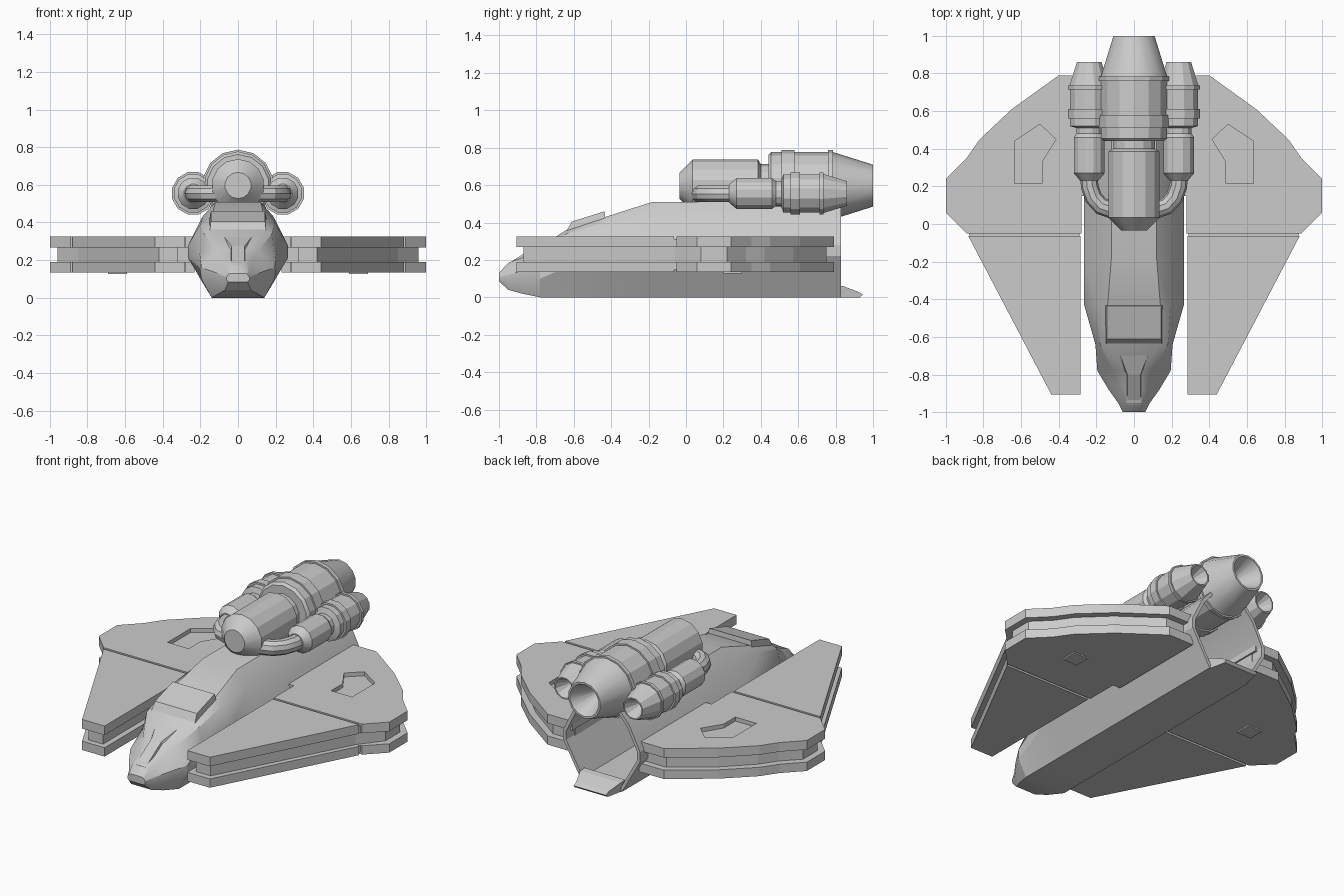
import bpy, bmesh
from math import sin, cos, pi, radians
from mathutils import Vector

if "Cube" in bpy.data.objects:
    bpy.data.objects.remove(bpy.data.objects["Cube"])


def make(name, verts, faces, smooth=False):
    me = bpy.data.meshes.new(name)
    me.from_pydata(verts, [], faces)
    bm = bmesh.new()
    bm.from_mesh(me)
    bmesh.ops.recalc_face_normals(bm, faces=bm.faces)
    bm.to_mesh(me)
    bm.free()
    ob = bpy.data.objects.new(name, me)
    bpy.context.collection.objects.link(ob)
    if smooth:
        bpy.ops.object.select_all(action='DESELECT')
        ob.select_set(True)
        bpy.context.view_layer.objects.active = ob
        bpy.ops.object.shade_smooth_by_angle(angle=radians(25))
    return ob


def loft(name, rings, smooth=False):
    """Skin equal-length closed rings and cap both ends."""
    n = len(rings[0])
    verts = [v for r in rings for v in r]
    faces = [(i * n + j, i * n + (j + 1) % n, (i + 1) * n + (j + 1) % n, (i + 1) * n + j)
             for i in range(len(rings) - 1) for j in range(n)]
    faces += [tuple(range(n)), tuple(range(len(verts) - n, len(verts)))]
    return make(name, verts, faces, smooth)


def prism(name, pts, z0, z1, s=1):
    return loft(name, [[(s * x, y, z) for x, y in pts] for z in (z0, z1)])


def lathe(name, profile, cx, cz, n):
    """Turn (y, radius) pairs about an axis along y."""
    return loft(name, [[(cx + r * cos(2 * pi * (k + .5) / n), y, cz + r * sin(2 * pi * (k + .5) / n))
                        for k in range(n)] for y, r in profile], True)


def tube(name, path, r, n=10):
    path = [Vector(p) for p in path]
    rings = []
    for i, p in enumerate(path):
        t = (path[min(i + 1, len(path) - 1)] - path[max(i - 1, 0)]).normalized()
        side = t.cross(Vector((0, 0, 1))).normalized()
        up = side.cross(t)
        rings.append([p + r * (cos(2 * pi * k / n) * side + sin(2 * pi * k / n) * up) for k in range(n)])
    return loft(name, rings, True)


def section(y, b, bz, w, w1, w2, u, uz, t, tz, k=1.0):
    """Hull cross-section: flat bottom, vertical flank, shoulder, flat top."""
    half = [(b, bz), (w, w1), (w, w2), (u, uz), (t, tz)]
    pts = half + [(-x, z) for x, z in reversed(half)]
    return [(x * k, y, .25 + (z - .25) * k) for x, z in pts]


# Fuselage with an open hollow tail
main = (.14, 0, .265, .22, .28, .19, .43, .12, .51)
loft("fuselage", [
    section(-1.0, .05, .085, .06, .095, .11, .05, .125, .04, .13),
    section(-.95, .07, .04, .085, .08, .12, .06, .17, .04, .185),
    section(-.88, .105, .02, .135, .09, .14, .07, .19, .04, .21),
    section(-.78, .14, 0, .195, .10, .16, .11, .25, .05, .27),
    section(-.64, .14, 0, .205, .16, .24, .18, .34, .14, .36),
    section(-.43, .14, 0, .265, .21, .28, .195, .40, .14, .43),
    section(-.18, *main),
    section(.83, *main),
    section(.83, *main, k=.92),
    section(-.15, *main, k=.9)], True)

# Cockpit canopy: sloped window in front, stepped roof behind
side = [(-.665, .31), (-.61, .405), (-.435, .46), (-.43, .40), (-.60, .32)]
loft("canopy", [[(x * (.93 if z > .4 else 1), y, z) for y, z in side] for x in (-.155, .155)])
loft("nose_ridge", [[(-w, y, z0), (w, y, z0), (w * .7, y, z1), (-w * .7, y, z1)]
                    for y, w, z0, z1 in [(-.96, .05, .10, .175), (-.80, .05, .18, .275), (-.65, .13, .25, .345)]])

# Loading ramp at the tail
ramp = [(.80, 0), (.80, .065), (.84, .06), (.92, .03), (.945, .015), (.93, 0)]
loft("tail_ramp", [[(x * (.8 if y > .9 else 1), y, z) for y, z in ramp] for x in (-.14, .14)])

# Belly hatch
prism("belly_hatch", [(-.08, -.4), (.08, -.4), (.08, -.2), (-.08, -.2)], .002, .014)

# Wings: two thick plates around a recessed core
rear = [(.23, .79), (.40, .79), (.65, .61), (.82, .45), (.89, .35), (1, .24), (1, .06),
        (.89, -.05), (.28, -.05), (.28, .15), (.23, .15)]
front = [(.285, -.065), (.88, -.065), (.44, -.905), (.285, -.905)]
core = [(.24, .75), (.39, .75), (.63, .575), (.79, .42), (.86, .32), (.96, .22), (.96, .08),
        (.85, -.06), (.42, -.87), (.32, -.87), (.32, .17), (.24, .17)]
seam = [(.29, -.045), (.88, -.045), (.87, -.07), (.29, -.07)]
recess = [(.49, .21), (.63, .21), (.63, .43), (.50, .53), (.42, .45), (.49, .33)]
recess = [(.49, .21), (.63, .21), (.63, .44), (.575, .45), (.50, .53), (.42, .45), (.49, .33)]
recess = [(.49, .215), (.635, .215), (.635, .44), (.50, .53), (.415, .45), (.49, .33)]

for s, tag in ((1, "right"), (-1, "left")):
    prism(tag + "_wing_core", core, .18, .28, s)
    prism(tag + "_wing_seam_top", seam, .27, .312, s)
    prism(tag + "_wing_seam_bottom", seam, .147, .19, s)
    upper = prism(tag + "_rear_wing_top", rear, .268, .325, s)
    prism(tag + "_rear_wing_bottom", rear, .135, .19, s)
    prism(tag + "_front_wing_top", front, .268, .325, s)
    prism(tag + "_front_wing_bottom", front, .135, .19, s)
    # Sunken hatch in the wing top
    cutter = prism(tag + "_hatch_cutter", recess, .30, .36, s)
    cutter.hide_render = True
    cutter.hide_viewport = True
    cut = upper.modifiers.new("hatch", 'BOOLEAN')
    cut.operation = 'DIFFERENCE'
    cut.solver = 'EXACT'
    cut.object = cutter
    # Small pad under the wing
    prism(tag + "_wing_pad", [(.59, .20), (.69, .20), (.69, .30), (.59, .30)], .127, .14, s)

    # Side engine and its feed pipe
    lathe(tag + "_side_engine", [
        (.23, .05), (.27, .085), (.46, .085), (.48, .07), (.51, .07), (.52, .105), (.56, .105),
        (.56, .116), (.61, .116), (.61, .106), (.715, .106), (.715, .116), (.735, .116),
        (.735, .108), (.86, .068), (.86, .06), (.74, .004)], s * .238, .555, 12)
    tube(tag + "_feed_pipe", [(s * x, y, .553) for x, y in
         [(.238, .26), (.236, .20), (.215, .14), (.175, .095), (.10, .07)]], .047)

# Main engine
lathe("main_engine", [
    (-.035, .07), (.035, .14), (.385, .14), (.40, .115), (.44, .115), (.44, .165), (.455, .18),
    (.51, .18), (.51, .19), (.58, .19), (.58, .18), (.76, .18), (.76, .19), (.785, .19),
    (.785, .18), (1, .112), (1, .10), (.80, .004)], 0, .597, 14)
